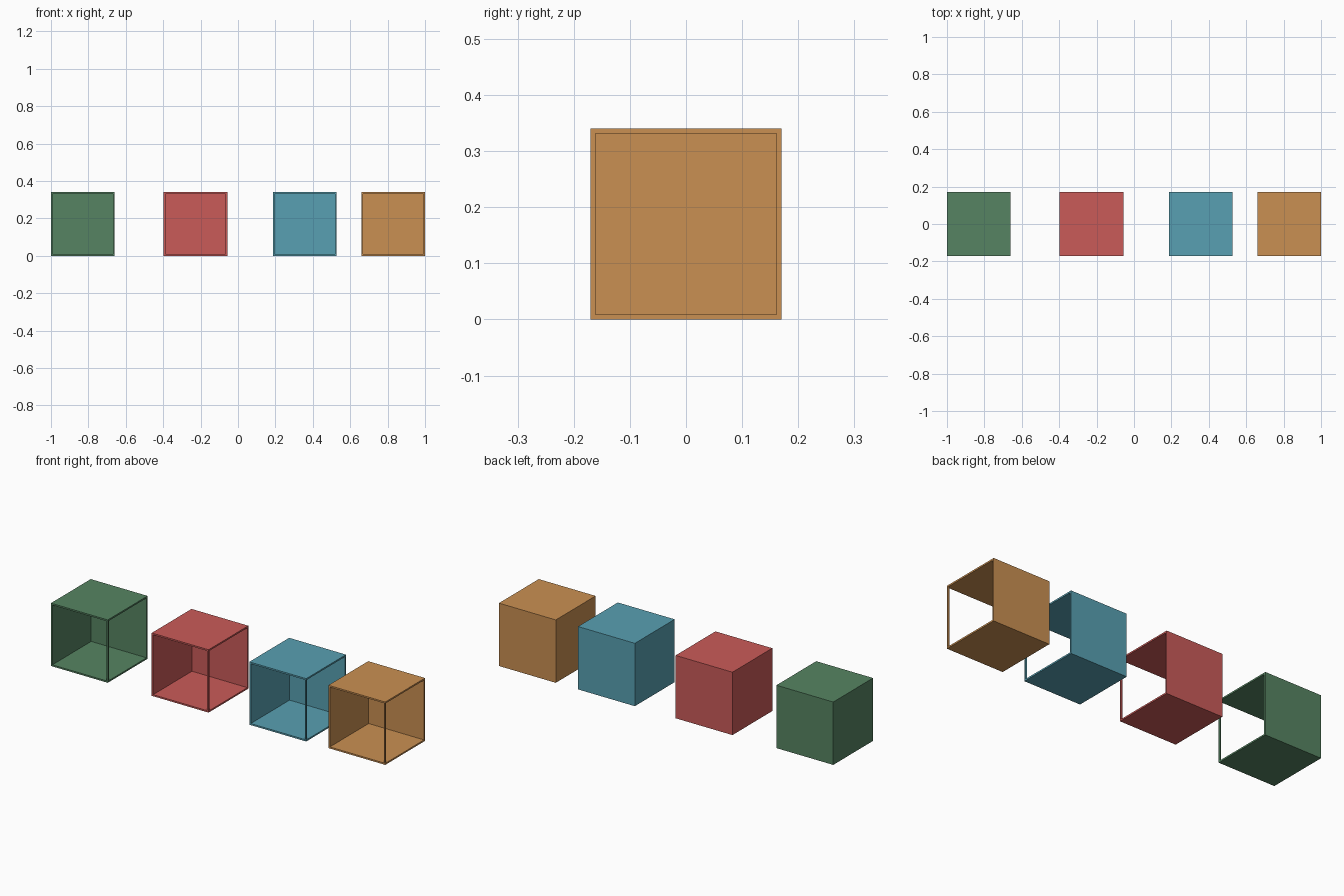
import bpy, bmesh
from mathutils import Vector

if "Cube" in bpy.data.objects:
    bpy.data.objects.remove(bpy.data.objects["Cube"])

SIZE = 0.34      # outer cube size
WALL = 0.0085    # wall and corner post thickness


def linear(c):
    c /= 255
    return c / 12.92 if c <= 0.04045 else ((c + 0.055) / 1.055) ** 2.4


def material(name, rgb):
    m = bpy.data.materials.new(name)
    m.diffuse_color = (*[linear(c) for c in rgb], 1)
    m.use_nodes = True
    m.node_tree.nodes["Principled BSDF"].inputs["Base Color"].default_value = m.diffuse_color
    return m


# Hollow cube from 3x3x3 cells: inside, front (-y) and right (+x) cells are empty
EMPTY = {(1, 1, 1), (1, 0, 1), (2, 1, 1)}


def filled(cell):
    return all(0 <= c <= 2 for c in cell) and tuple(cell) not in EMPTY


def open_cube(name, x, mat):
    h = SIZE / 2
    cuts = [-h, -h + WALL, h - WALL, h]
    bm = bmesh.new()
    verts = {}

    def vert(key):
        if key not in verts:
            verts[key] = bm.verts.new([cuts[k] for k in key])
        return verts[key]

    for n in range(27):
        cell = (n // 9, n // 3 % 3, n % 3)
        if not filled(cell):
            continue
        for axis in range(3):
            for side in (0, 1):
                neighbour = list(cell)
                neighbour[axis] += 2 * side - 1
                if filled(neighbour):
                    continue
                # exposed side of this cell, wound to face outwards
                u, v = (axis + 1) % 3, (axis + 2) % 3
                ring = []
                for du, dv in ((0, 0), (1, 0), (1, 1), (0, 1)):
                    key = list(cell)
                    key[axis] += side
                    key[u] += du
                    key[v] += dv
                    ring.append(vert(tuple(key)))
                bm.faces.new(ring if side else ring[::-1])

    mesh = bpy.data.meshes.new(name)
    bm.to_mesh(mesh)
    bm.free()
    mesh.materials.append(mat)
    ob = bpy.data.objects.new(name, mesh)
    ob.location = Vector((x, 0, h))
    bpy.context.collection.objects.link(ob)


# Row of four open storage cubes
for colour, x, rgb in (("green", -0.83, (86, 132, 98)),
                       ("red", -0.227, (202, 91, 89)),
                       ("blue", 0.357, (88, 160, 178)),
                       ("orange", 0.83, (202, 144, 82))):
    open_cube(colour + "_open_cube", x, material(colour + " paint", rgb))
